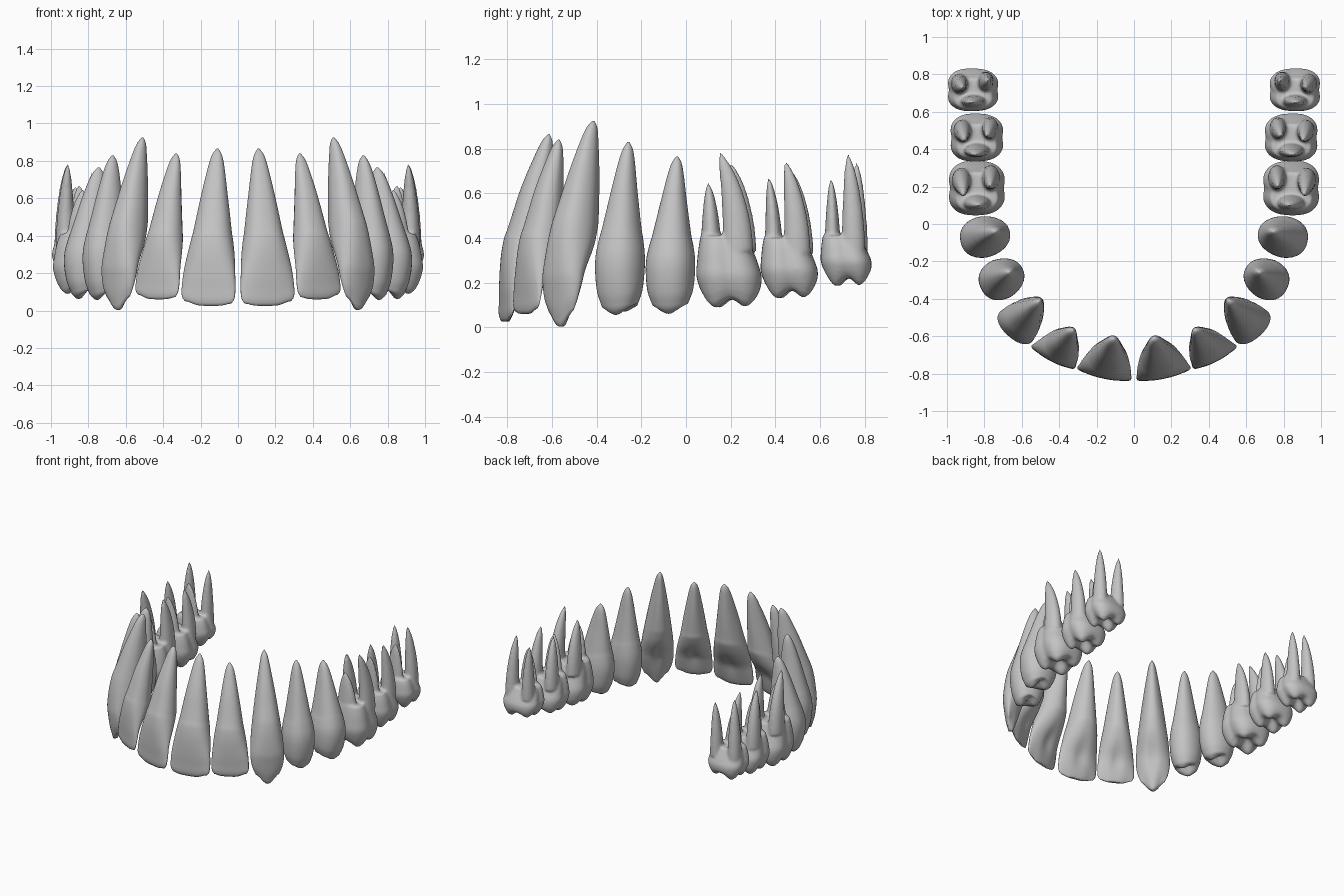
import bpy, bmesh
from math import sin, cos, pi, exp, radians, copysign
from mathutils import Vector

cube = bpy.data.objects.get("Cube")
if cube:
    bpy.data.objects.remove(cube, do_unlink=True)

enamel = bpy.data.materials.new("grey_enamel")
enamel.use_nodes = True
GREY = (0.55, 0.55, 0.55, 1)
enamel.diffuse_color = GREY
enamel.node_tree.nodes["Principled BSDF"].inputs["Base Color"].default_value = GREY
SEGMENTS = 40


def smooth_lookup(keys, u):
    """Cubic interpolation through rows of (u, values...)."""
    i = 0
    while i < len(keys) - 2 and u > keys[i + 1][0]:
        i += 1
    a, b = keys[i], keys[i + 1]
    before, after = keys[max(i - 1, 0)], keys[min(i + 2, len(keys) - 1)]
    span = b[0] - a[0]
    f = (u - a[0]) / span
    out = []
    for k in range(1, len(a)):
        ma = (b[k] - before[k]) / (b[0] - before[0]) * span
        mb = (after[k] - a[k]) / (after[0] - a[0]) * span
        out.append((2*f**3 - 3*f**2 + 1) * a[k] + (f**3 - 2*f**2 + f) * ma
                   + (3*f**2 - 2*f**3) * b[k] + (f**3 - f**2) * mb)
    return out


def loft(bm, rings):
    """Skin closed rings and close both ends with a fan."""
    loops = [[bm.verts.new(p) for p in ring] for ring in rings]
    for lo, hi in zip(loops, loops[1:]):
        for i in range(len(lo)):
            j = (i + 1) % len(lo)
            bm.faces.new((lo[i], lo[j], hi[j], hi[i]))
    for loop in (loops[0], loops[-1]):
        pole = bm.verts.new(sum((v.co for v in loop), Vector()) / len(loop))
        for i in range(len(loop)):
            bm.faces.new((loop[i], loop[(i + 1) % len(loop)], pole))


def add_body(bm, base, tip, angle, width, depth, style):
    """Crown (and single root) as a loft from biting edge to tip."""
    t = Vector((cos(angle), sin(angle), 0))
    n = Vector((sin(angle), -cos(angle), 0))
    base, tip = Vector(base), Vector(tip)
    height = tip.z - base.z
    stations = [(0, k) for k in (0.08, 0.25, 0.42, 0.58, 0.74, 0.88)]
    stations += [(i / 56, 1) for i in range(57)]
    rings = []
    for u, k in stations:
        shift, w, d = smooth_lookup(style["profile"], u)
        centre = base.lerp(tip, shift)
        fade = max(0, 1 - u / 0.4) ** 2
        ring = []
        for s in range(SEGMENTS):
            a = 2 * pi * s / SEGMENTS
            power = style["roundness"]
            p = copysign(abs(cos(a)) ** power, cos(a)) * k
            q = copysign(abs(sin(a)) ** power, sin(a)) * k
            lx, ly = p * w * width, q * d * depth
            if q < 0:   # narrower and hollowed on the inner side
                lx *= 1 + style["taper"] * q
                hollow = exp(-((u - 0.2) / 0.1) ** 2 - (p / 0.5) ** 2)
                ly += style["hollow"] * hollow * -q
            ly *= 1 - style["groove"] * exp(-(p / 0.25) ** 2)
            drop = sum(c[2] * exp(-((p - c[0]) / c[3]) ** 2 - ((q - c[1]) / c[4]) ** 2)
                       for c in style["cusps"])
            neck = style["neck"] * (abs(q) - 0.5) * exp(-((u - 0.45) / 0.12) ** 2)
            co = centre + t * lx + n * ly
            co.z = base.z + u * height - drop * fade + neck
            ring.append(co)
        rings.append(ring)
    loft(bm, rings)


def add_root(bm, base, tip, rx, ry):
    """Tapered, gently bowed root of a molar."""
    base, tip = Vector(base), Vector(tip)
    bow = Vector((base.x, base.y, base.z + 0.55 * (tip.z - base.z)))
    rings = []
    for i in range(21):
        f = i / 20
        c = base * (1 - f)**2 + bow * 2 * f * (1 - f) + tip * f**2
        size = (1 - f**1.6) * 0.76 + 0.24 * (1 - f**8) + 0.03
        rings.append([c + Vector((rx * size * cos(2*pi*s/20), ry * size * sin(2*pi*s/20), 0))
                      for s in range(20)])
    loft(bm, rings)


def finish(bm, name, side, fuse):
    for v in bm.verts:
        v.co.x *= side
    bmesh.ops.recalc_face_normals(bm, faces=bm.faces)
    mesh = bpy.data.meshes.new(name)
    bm.to_mesh(mesh)
    bm.free()
    mesh.materials.append(enamel)
    obj = bpy.data.objects.new(name, mesh)
    bpy.context.collection.objects.link(obj)
    for poly in mesh.polygons:
        poly.use_smooth = True
    if fuse:
        remesh = obj.modifiers.new("fuse_roots", "REMESH")
        remesh.mode = "VOXEL"
        remesh.voxel_size = 0.009
        remesh.use_smooth_shade = True
        soften = obj.modifiers.new("soften", "SMOOTH")
        soften.factor, soften.iterations = 0.5, 7


# Profile rows: height, shift towards the root tip, width, depth
incisor = dict(
    profile=[(0, 0, .86, .08), (.03, .01, .97, .19), (.1, .06, 1, .32), (.2, .14, .96, .52),
             (.33, .33, .87, .88), (.43, .47, .77, 1.02), (.47, .51, .72, .97), (.7, .70, .49, .74),
             (.9, .9, .28, .40), (.97, .97, .16, .22), (1, 1, .03, .04)],
    roundness=.85, taper=.3, hollow=.018, groove=0, neck=.03,
    cusps=[(1, 0, -.025, .4, 9), (-1, 0, -.012, .3, 9)])
canine = dict(
    incisor,
    profile=[(0, .04, .72, .14), (.06, .06, .90, .34), (.14, .11, 1, .54), (.2, .16, .99, .68),
             (.33, .36, .92, .95), (.43, .48, .83, 1), (.47, .52, .79, .97), (.7, .72, .53, .72),
             (.9, .9, .28, .39), (.97, .97, .16, .22), (1, 1, .03, .04)],
    cusps=[(0, 0, .085, .7, 9)])
premolar = dict(
    profile=[(0, 0, .74, .66), (.08, .02, .92, .86), (.2, .05, 1, .99), (.3, .1, .99, 1),
             (.4, .2, .89, .9), (.46, .26, .80, .82), (.7, .55, .52, .57), (.88, .82, .32, .35),
             (.96, .95, .19, .2), (1, 1, .04, .04)],
    roundness=.88, taper=.15, hollow=0, groove=0, neck=.02,
    cusps=[(0, .6, .05, .75, .45), (0, -.6, .035, .7, .45), (0, 0, -.02, .7, .2)])
molar = dict(
    profile=[(0, 0, .80, .76), (.12, .06, .93, .90), (.32, .25, 1, 1), (.55, .5, .93, .95),
             (.8, .8, .82, .86), (1, 1, .72, .74)],
    roundness=.72, taper=.05, hollow=0, groove=.08, neck=0,
    cusps=[(-.55, .6, .06, .42, .42), (.55, .6, .055, .42, .42), (-.45, -.55, .06, .45, .45),
           (.6, -.6, .04, .38, .38), (0, 0, -.025, .3, .35)])

# Name, biting centre, root tip, turn, half width, half depth, style
single_rooted = [
    ("central_incisor", (.16, -.805, .025), (.11, -.615, .865), 12, .147, .095, incisor),
    ("lateral_incisor", (.435, -.715, .06), (.33, -.57, .84), 27, .130, .088, incisor),
    ("canine", (.645, -.565, .088), (.51, -.415, .925), 42, .117, .110, canine),
    ("first_premolar", (.71, -.295, .105), (.67, -.258, .83), 65, .108, .122, premolar),
    ("second_premolar", (.80, -.07, .11), (.745, -.04, .765), 80, .110, .133, premolar),
]
# Name, crown centre, biting height, neck height, half width, half depth, three root tips
molars = [
    ("first_molar", .84, .20, .145, .41, .146, .155,
     [(.83, .10, .65), (.91, .15, .79), (.77, .20, .74)]),
    ("second_molar", .84, .47, .185, .40, .128, .146,
     [(.85, .37, .675), (.905, .445, .75), (.785, .47, .71)]),
    ("third_molar", .86, .725, .24, .41, .114, .140,
     [(.87, .65, .67), (.915, .725, .785), (.78, .765, .745)]),
]

for label, side in (("left", 1), ("right", -1)):
    for name, base, tip, turn, width, depth, style in single_rooted:
        bm = bmesh.new()
        add_body(bm, base, tip, radians(turn), width, depth, style)
        finish(bm, f"{label}_{name}", side, False)
    for name, x, y, low, neck, width, depth, tips in molars:
        bm = bmesh.new()
        add_body(bm, (x, y, low), (x, y - .03, neck), pi / 2, width, depth, molar)
        spots = ((.0, -.60, .5, .31), (.53, .22, .33, .46), (-.48, .32, .31, .46))
        for (fx, fy, rx, ry), tip in zip(spots, tips):
            start = (x + fx * depth, y + fy * width, neck - .07)
            add_root(bm, start, tip, rx * depth, ry * width)
        finish(bm, f"{label}_{name}", side, True)
